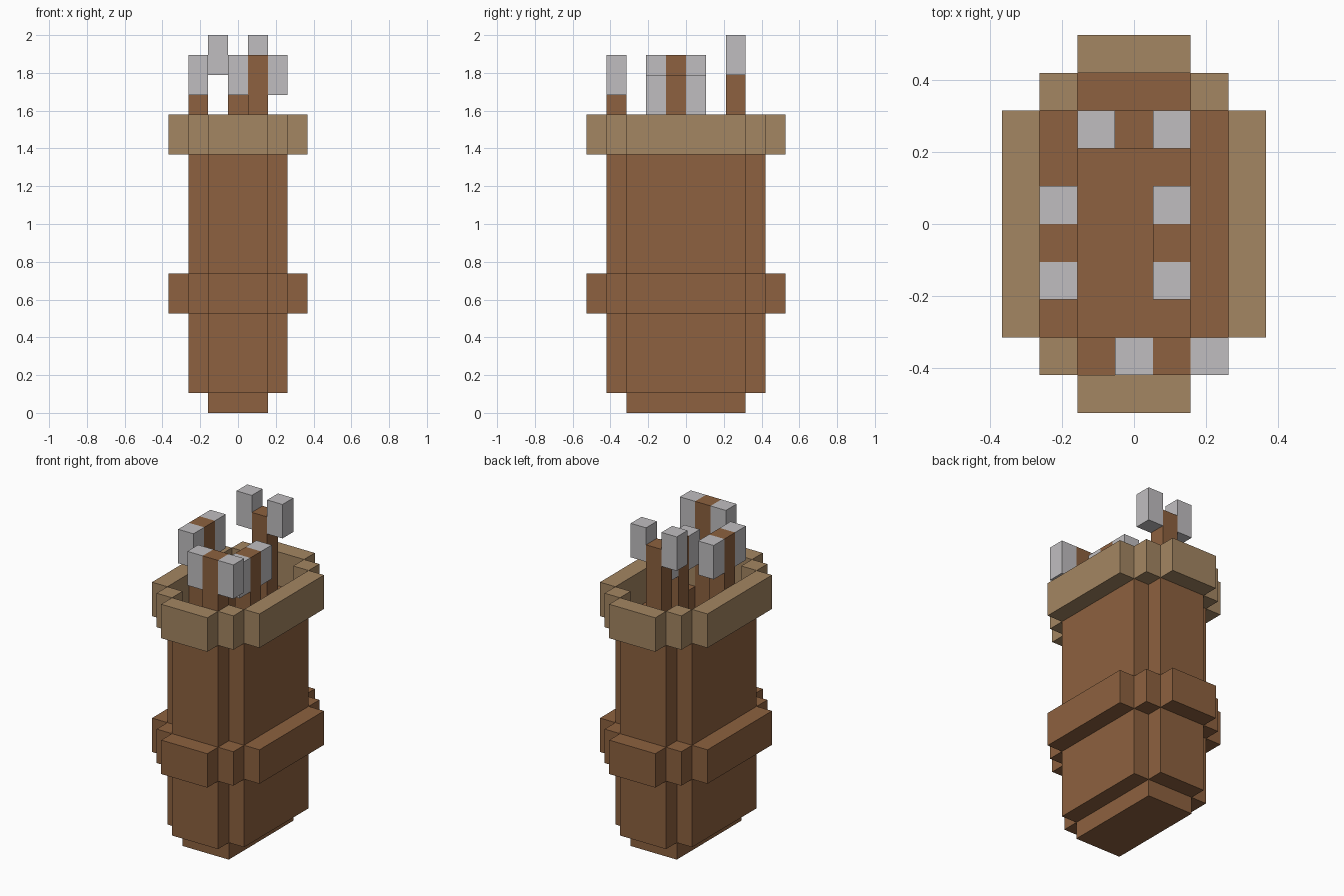
import bpy
import bmesh
from mathutils import Matrix, Vector

cube = bpy.data.objects.get("Cube")
if cube:
    bpy.data.objects.remove(cube, do_unlink=True)

U = 2 / 19  # one block


def material(name, rgb):
    m = bpy.data.materials.new(name)
    m.use_nodes = True
    m.diffuse_color = (*rgb, 1)
    node = next(n for n in m.node_tree.nodes if n.type == 'BSDF_PRINCIPLED')
    node.inputs["Base Color"].default_value = (*rgb, 1)
    return m


brown = material("leather_brown", (0.266, 0.120, 0.050))
tan = material("rim_tan", (0.371, 0.238, 0.122))
grey = material("feather_grey", (0.527, 0.515, 0.527))


def blocks(name, mat, boxes):
    """One object from boxes given as (x0, x1, y0, y1, z0, z1) in blocks."""
    bm = bmesh.new()
    for x0, x1, y0, y1, z0, z1 in boxes:
        centre = Vector((x0 + x1, y0 + y1, z0 + z1)) * U / 2
        size = Vector((x1 - x0, y1 - y0, z1 - z0)) * U
        bmesh.ops.create_cube(bm, size=1, matrix=Matrix.Translation(centre) @ Matrix.Diagonal((*size, 1)))
    mesh = bpy.data.meshes.new(name)
    bm.to_mesh(mesh)
    bm.free()
    mesh.materials.append(mat)
    obj = bpy.data.objects.new(name, mesh)
    bpy.context.collection.objects.link(obj)
    return obj


def mirrored(a0, a1):
    return (a0, a1), (-a1, -a0)


def ring(z0, z1):
    """Stepped ring one block outside the pouch walls."""
    out = [(*x, -3, 3, z0, z1) for x in mirrored(2.5, 3.5)]
    out += [(-1.5, 1.5, *y, z0, z1) for y in mirrored(4, 5)]
    out += [(*x, *y, z0, z1) for x in mirrored(1.5, 2.5) for y in mirrored(3, 4)]
    return out


# Hollow pouch: base plate and four walls
blocks("pouch_base", brown, [(-1.5, 1.5, -3, 3, 0, 1)])
blocks("pouch_walls", brown,
       [(*x, -3, 3, 1, 13) for x in mirrored(1.5, 2.5)]
       + [(-1.5, 1.5, *y, 1, 13) for y in mirrored(3, 4)])

# Middle band and top rim
blocks("middle_band", brown, ring(5, 7))
blocks("top_rim", tan, ring(13, 15))


def arrow(name, x, y, bottom, shaft_top, feather_top, along_x):
    """Square shaft with a feather block on either side."""
    blocks(name + "_shaft", brown, [(x - .5, x + .5, y - .5, y + .5, bottom, shaft_top)])
    feathers = []
    for s in (-1, 1):
        fx, fy = (x + s, y) if along_x else (x, y + s)
        feathers.append((fx - .5, fx + .5, fy - .5, fy + .5, feather_top - 2, feather_top))
    blocks(name + "_feathers", grey, feathers)


# Arrows
arrow("back_arrow", 0, 2.5, 1, 18, 19, True)
arrow("front_arrow", 1, -3.5, 13, 18, 18, True)
arrow("right_arrow", -2, -.5, 13, 18, 18, False)
arrow("left_arrow", 1, -.5, 1, 17, 17, False)
